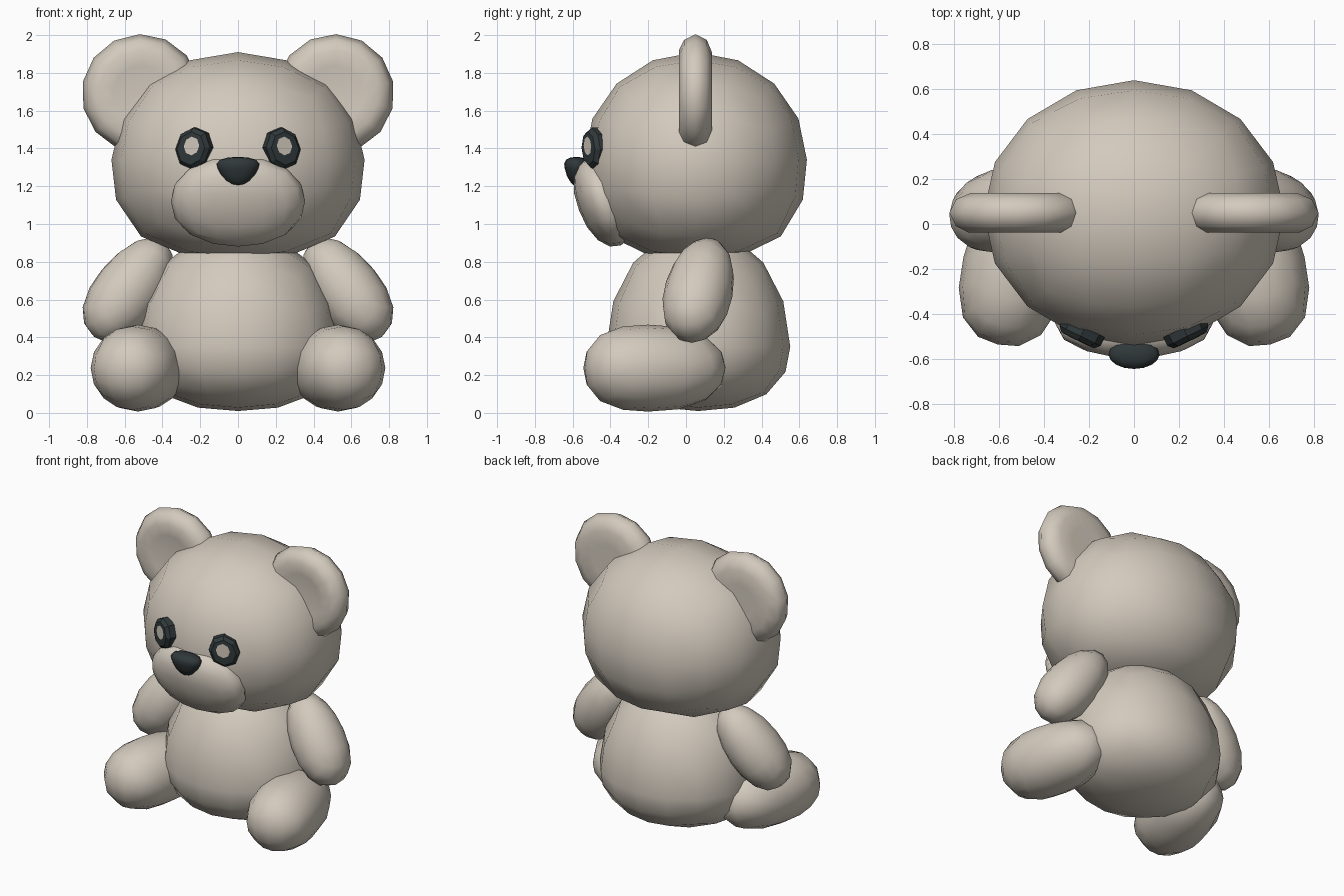
import bpy, bmesh, math
from mathutils import Vector, Matrix

if "Cube" in bpy.data.objects:
    bpy.data.objects.remove(bpy.data.objects["Cube"])


def material(name, rgb):
    m = bpy.data.materials.new(name)
    m.diffuse_color = (*rgb, 1)
    m.use_nodes = True
    m.node_tree.nodes["Principled BSDF"].inputs["Base Color"].default_value = m.diffuse_color
    return m


fur = material("beige fur", (0.65, 0.59, 0.51))
dark = material("dark slate", (0.03, 0.04, 0.043))


def finish(name, bm, mats, mirror=False, smooth=True):
    bmesh.ops.recalc_face_normals(bm, faces=bm.faces)
    me = bpy.data.meshes.new(name)
    bm.to_mesh(me)
    bm.free()
    ob = bpy.data.objects.new(name, me)
    bpy.context.collection.objects.link(ob)
    for m in mats:
        me.materials.append(m)
    for p in me.polygons:
        p.use_smooth = smooth
    if mirror:
        ob.modifiers.new("mirror", 'MIRROR').use_mirror_merge = False
    return ob


def blob(name, loc, r, up, down, n_up=2, n_down=2, axis=(0, 0, 1),
         taper=0, mat=fur, mirror=False):
    """Rounded cube-sphere; n_* sets fullness of each half along the axis."""
    bm = bmesh.new()
    bmesh.ops.create_cube(bm, size=2)
    bmesh.ops.subdivide_edges(bm, edges=bm.edges[:], cuts=3, use_grid_fill=True)
    rot = Vector(axis).to_track_quat('Z', 'Y').to_matrix()
    for v in bm.verts:
        d = Vector([math.tan(c * math.pi / 4) for c in v.co]).normalized()
        n = n_up if d.z > 0 else n_down
        rho = math.hypot(d.x, d.y)
        d /= (rho ** n + abs(d.z) ** n) ** (1 / n)
        k = 1 + taper * d.z
        p = Vector((d.x * r[0] * k, d.y * r[1] * k, d.z * (up if d.z > 0 else down)))
        v.co = Vector(loc) + rot @ p
    return finish(name, bm, [mat], mirror)


# Head and body
blob("head", (0, 0.05, 1.34), (0.67, 0.59), 0.57, 0.53, n_down=2.6)
blob("body", (0, 0.065, 0.35), (0.54, 0.487), 0.63, 0.34, n_down=2.3)

# Limbs
blob("arm", (0.575, 0.07, 0.655), (0.18, 0.18), 0.32, 0.32, 2.2, 2.1,
     axis=(0.58, -0.2, -0.79), taper=0.08, mirror=True)
blob("leg", (0.53, -0.2, 0.237), (0.235, 0.23), 0.345, 0.42, 2.5, 2.3,
     axis=(0.22, -0.97, 0), mirror=True)

# Muzzle, tilted down to follow the chin
muzzle = blob("muzzle", (0, 0, 0), (0.355, 0.14), 0.25, 0.25, 2.2, 2.2)
muzzle.data.transform(Matrix.Translation((0, -0.435, 1.12)) @ Matrix.Rotation(math.radians(21), 4, 'X'))

# Nose, wide on top and narrow below
blob("nose", (0, -0.58, 1.295), (0.108, 0.062), 0.06, 0.095, 2.4, 2.0, taper=0.25, mat=dark)


# Ears: lathed discs with a shallow dish in the middle
def lathe_ear():
    bm = bmesh.new()
    n = 14
    profile = [(0.15, -0.028), (0.23, -0.037), (0.285, -0.01), (0.315, 0.05),
               (0.285, 0.11), (0.22, 0.137), (0.12, 0.137)]
    rings = []
    for r, y in profile:
        rings.append([bm.verts.new((0.513 + r * math.cos(2 * math.pi * i / n + 0.2), y,
                                    1.69 + r * math.sin(2 * math.pi * i / n + 0.2)))
                      for i in range(n)])
    for a, b in zip(rings, rings[1:]):
        for i in range(n):
            j = (i + 1) % n
            bm.faces.new((a[i], a[j], b[j], b[i]))
    for ring, y in ((rings[0], -0.015), (rings[-1], 0.135)):
        c = bm.verts.new((0.513, y, 1.69))
        for i in range(n):
            bm.faces.new((ring[i], ring[(i + 1) % n], c))
    finish("ear", bm, [fur], True)


lathe_ear()


# Eyes: bevelled dark discs with a light centre face
def eyes():
    bm = bmesh.new()
    n = 8
    place = (Matrix.Translation((0.235, -0.487, 1.4)) @ Matrix.Rotation(math.radians(26), 4, 'Z')
             @ Matrix.Rotation(math.radians(22), 4, 'Y').inverted())
    rings = []
    for s, y in ((1.0, 0.03), (1.0, -0.012), (0.8, -0.034), (0.45, -0.036)):
        lift = 0.014 if s < 0.5 else 0
        rings.append([bm.verts.new(place @ Vector((
            0.1 * s * math.cos(2 * math.pi * (i + 0.5) / n), y,
            lift + 0.112 * s * math.sin(2 * math.pi * (i + 0.5) / n)))) for i in range(n)])
    for a, b in zip(rings, rings[1:]):
        for i in range(n):
            j = (i + 1) % n
            bm.faces.new((a[i], a[j], b[j], b[i]))
    bm.faces.new(rings[0])
    bm.faces.new(rings[-1]).material_index = 1
    finish("eye", bm, [dark, fur], True, smooth=False)


eyes()
